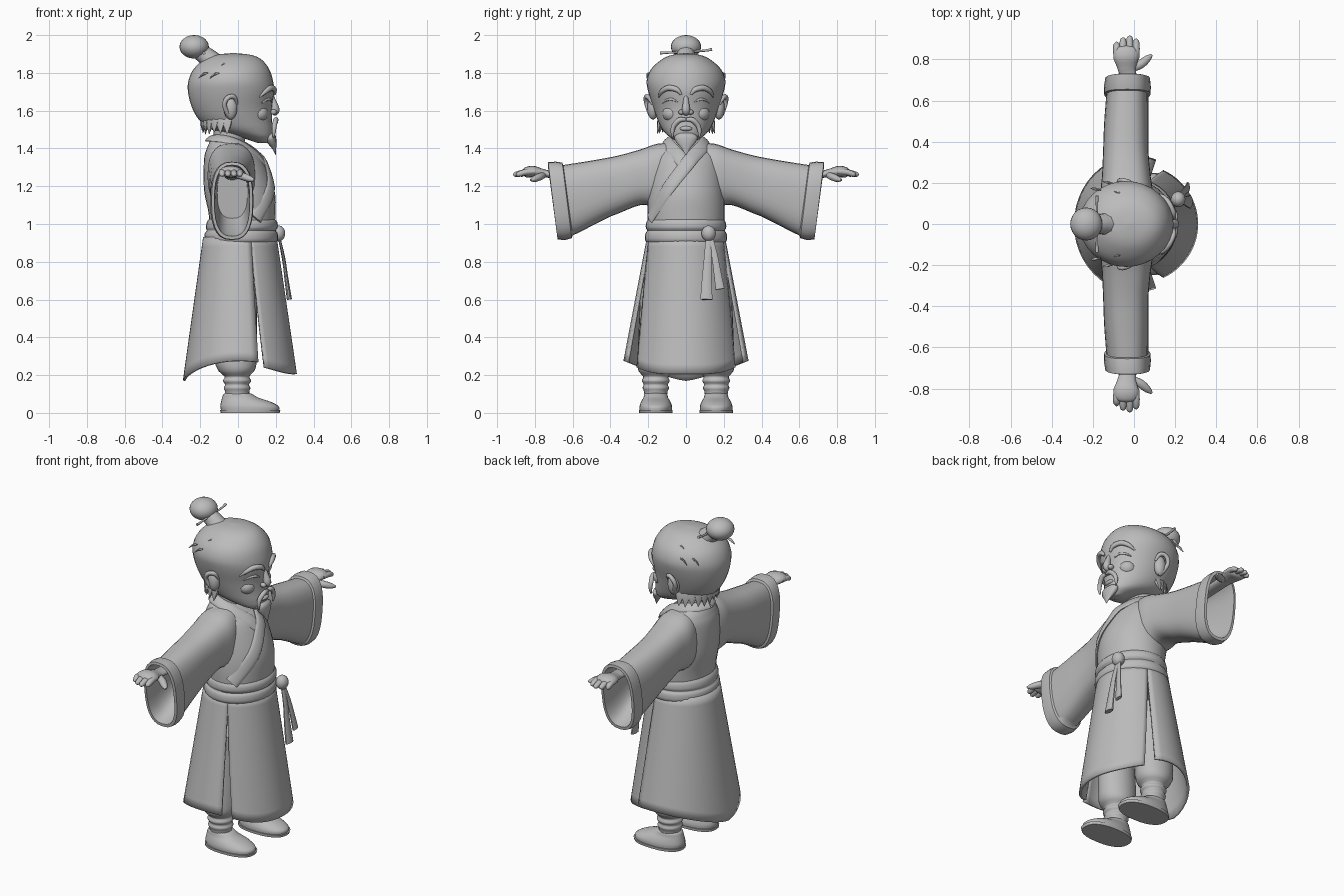
import bpy, bmesh, math, random
from mathutils import Vector as V

random.seed(4)
grey = bpy.data.materials.new("plain grey")
grey.diffuse_color = (0.5, 0.5, 0.5, 1)


def dense(rows, k=4):
    """Catmull-Rom refinement of rows of numbers"""
    out = []
    for i in range(len(rows) - 1):
        a, b, c, d = rows[max(i - 1, 0)], rows[i], rows[i + 1], rows[min(i + 2, len(rows) - 1)]
        for j in range(k):
            t = j / k
            out.append(tuple(0.5 * (2 * q + (r - p) * t + (2 * p - 5 * q + 4 * r - s) * t * t
                                    + (3 * q - p - 3 * r + s) * t ** 3) for p, q, r, s in zip(a, b, c, d)))
    return out + [tuple(rows[-1])]


def make(name, verts, faces, angle=50):
    me = bpy.data.meshes.new(name)
    bm = bmesh.new()
    vs = [bm.verts.new(v) for v in verts]
    for f in faces:
        bm.faces.new([vs[i] for i in f])
    bmesh.ops.recalc_face_normals(bm, faces=bm.faces)
    bm.to_mesh(me)
    bm.free()
    ob = bpy.data.objects.new(name, me)
    bpy.context.collection.objects.link(ob)
    me.materials.append(grey)
    bpy.context.view_layer.objects.active = ob
    ob.select_set(True)
    bpy.ops.object.shade_smooth_by_angle(angle=math.radians(angle))
    ob.select_set(False)
    return ob


def loft(name, rings, angle=50):
    n, m = len(rings[0]), len(rings)
    faces = [(i * n + j, i * n + (j + 1) % n, (i + 1) * n + (j + 1) % n, (i + 1) * n + j)
             for i in range(m - 1) for j in range(n)]
    faces += [tuple(range(n)), tuple(range((m - 1) * n, m * n))]
    return make(name, [p for r in rings for p in r], faces, angle)


def oval(n, p=2.0):
    f = lambda c: math.copysign(abs(c) ** (2 / p), c)
    return [(f(math.cos(2 * math.pi * i / n)), f(math.sin(2 * math.pi * i / n))) for i in range(n)]


def upright(name, rows, cy=0, n=32, p=2.0, k=4):
    """rows of (z, back x, front x, half width)"""
    return loft(name, [[((b + f) / 2 + (f - b) / 2 * c, cy + w * s, z) for c, s in oval(n, p)]
                       for z, b, f, w in dense(rows, k)])


def tube(name, pts, flat=1.0, up=lambda p: V((1, 0, 0.3)), n=10, k=4):
    """sweep through (x, y, z, radius); flat squeezes it along up"""
    d, rings = dense(pts, k), []
    for i, q in enumerate(d):
        t = (V(d[min(i + 1, len(d) - 1)][:3]) - V(d[max(i - 1, 0)][:3])).normalized()
        c = V(q[:3])
        u = up(c)
        u = (u - t * u.dot(t)).normalized()
        w = t.cross(u)
        rings.append([c + u * (a * q[3] * flat) + w * (b * q[3]) for a, b in oval(n)])
    return loft(name, rings, 60)


def ball(name, c, r, n=20):
    return loft(name, [[(c[0] + r[0] * math.sin(a) * x, c[1] + r[1] * math.sin(a) * y, c[2] + r[2] * math.cos(a))
                        for x, y in oval(n)] for a in [0.02 + i * (math.pi - 0.04) / 12 for i in range(13)]])


def front_x(rows, y, z):
    """front surface x of an upright loft"""
    d = dense(rows, 8)
    _, b, f, w = min(d, key=lambda r: abs(r[0] - z))
    return (b + f) / 2 + (f - b) / 2 * math.sqrt(max(0, 1 - (y / w) ** 2))


# head, neck and robe body
HEAD = [(1.43, .10, .16, .03), (1.46, .01, .18, .085), (1.5, -.14, .185, .125), (1.55, -.205, .18, .15),
        (1.62, -.245, .18, .175), (1.7, -.265, .192, .2), (1.76, -.262, .185, .208), (1.82, -.235, .165, .185),
        (1.87, -.18, .125, .13), (1.895, -.12, .07, .075), (1.905, -.03, -.02, .005)]
TORSO = [(.9, -.15, .19, .195), (1.05, -.155, .198, .205), (1.18, -.18, .193, .2), (1.34, -.18, .13, .185),
         (1.4, -.165, .07, .155), (1.435, -.15, .03, .115), (1.46, -.14, .0, .085)]
upright("head", HEAD)
upright("neck", [(1.36, -.13, .02, .075), (1.47, -.13, .04, .075), (1.56, -.13, .04, .075)])
upright("robe_body", TORSO)

# crossed collar bands
radial = lambda p: V((p.x + .07, p.y, .12))
for s, name in ((1, "collar_over"), (-1, "collar_under")):
    path = [(-.15, 0, 1.455), (-.12, .07 * s, 1.455), (-.05, .1 * s, 1.445)]
    line = [(.09, 1.41), (.04, 1.36), (0, 1.31), (-.1, 1.18), (-.19, 1.03)] if s > 0 else [(.09, 1.41), (.04, 1.36), (0, 1.31)]
    path += [(front_x(TORSO, y, z) + (.004 if s > 0 else -.004), y * s, z) for y, z in line]
    tube(name, [(*p, .03 if i < 3 else .038) for i, p in enumerate(path)], .3, radial, 12)

# belt of two soft rolls
upright("belt", [(.895, -.165, .195, .2), (.915, -.178, .212, .217), (.95, -.176, .21, .215), (.965, -.165, .2, .205),
                 (.98, -.17, .21, .213), (1.01, -.165, .208, .21), (1.03, -.15, .19, .195)], k=3)


# skirt panels with side slits
def panel(name, a0, a1, side, hem):
    nu, nv, vs = 28, 14, []
    for i in range(nv + 1):
        s = i / nv
        for j in range(nu + 1):
            t = a0(s) + (a1(s) - a0(s)) * j / nu
            c, w = math.cos(t), math.sin(t)
            rx = .188 + s * .107
            x = .01 + rx * c
            vs.append((x, (.2 + s * (side - .2)) * w, .93 + s * (hem(w) - .93)))
    q = nu + 1
    ob = make(name, vs, [(i * q + j, i * q + j + 1, (i + 1) * q + j + 1, (i + 1) * q + j)
                         for i in range(nv) for j in range(nu)])
    so = ob.modifiers.new("thickness", 'SOLIDIFY')
    so.thickness = .014
    so.offset = 0
    return ob


R = math.radians
panel("skirt_front", lambda s: R(-73 + 9 * s), lambda s: R(73 - 9 * s), .285, lambda w: .205 + .055 * w ** 4)
panel("skirt_back", lambda s: R(72 - 1 * s), lambda s: R(288 + 1 * s), .325, lambda w: .17 + .105 * abs(w) ** 1.3)

# sash knot and tails
ball("sash_knot", (.215, .12, .95), (.035, .038, .042))
tube("sash_tail_long", [(.215, .12, .94, .015), (.24, .115, .83, .02), (.255, .11, .72, .026), (.272, .108, .6, .034)], .4)
tube("sash_tail_short", [(.215, .125, .94, .015), (.235, .15, .84, .017), (.25, .165, .75, .02), (.262, .18, .655, .025)], .4)

for s in (1, -1):
    side = "left" if s > 0 else "right"
    # wide hollow sleeve with a thicker cuff: (y, back, front, low, high)
    rows = dense([(.04, -.13, .07, 1.1, 1.43), (.15, -.16, .09, 1.09, 1.425), (.24, -.155, .08, 1.1, 1.395),
                  (.36, -.15, .07, 1.055, 1.362), (.5, -.145, .07, 1.0, 1.335), (.64, -.135, .07, .94, 1.312)], 4)
    rows += [(.645, -.145, .08, .925, 1.325), (.68, -.147, .082, .915, 1.33), (.72, -.14, .078, .918, 1.328),
             (.722, -.125, .062, .935, 1.312), (.66, -.12, .058, .95, 1.3), (.5, -.11, .05, 1.03, 1.3)]
    rings = []
    for y, b, f, lo, hi in rows:
        lean = .05 * max(0, min(1, (y - .4) / .2))
        rings.append([((b + f) / 2 + (f - b) / 2 * c, s * (y + lean * (v - 1) / 2 + lean * .2),
                       (lo + hi) / 2 + (hi - lo) / 2 * v) for c, v in oval(28, 2.6)])
    loft("sleeve_" + side, rings)

    # arm, palm, fingers and thumb
    flat_up = lambda p: V((0, 0, 1))
    tube("arm_" + side, [(-.03, .45 * s, 1.25, .04), (-.03, .7 * s, 1.262, .04), (-.035, .76 * s, 1.27, .046),
                         (-.038, .81 * s, 1.278, .062), (-.038, .85 * s, 1.272, .055), (-.038, .865 * s, 1.268, .02)],
         .48, flat_up, 16)
    for i, (x, tip) in enumerate(((-.084, .885), (-.053, .906), (-.021, .914), (.01, .9))):
        tube(f"finger_{side}_{i}", [(x, .8 * s, 1.277, .015), (x, .85 * s, 1.274, .018),
                                    (x, (tip - .012) * s, 1.262, .015), (x, tip * s, 1.258, .004)], .9, flat_up, 8)
    tube("thumb_" + side, [(-.02, .75 * s, 1.262, .016), (.03, .775 * s, 1.25, .022), (.065, .803 * s, 1.238, .018),
                           (.086, .822 * s, 1.232, .006)], .9, flat_up)

    # trouser leg, gathered ankle and shoe
    upright("leg_" + side, [(.7, -.1, .1, .08), (.32, -.125, .1, .095), (.235, -.11, .092, .095), (.205, -.085, .07, .078),
                            (.19, -.07, .06, .066), (.17, -.08, .07, .074), (.15, -.068, .058, .064),
                            (.132, -.075, .066, .07), (.11, -.068, .06, .062), (.05, -.06, .06, .055)], .16 * s, 24, k=3)
    upright("sole_" + side, [(0, -.092, .22, .088), (.016, -.095, .225, .09)], .16 * s, 28, 2.4, 1)
    upright("shoe_" + side, [(.014, -.09, .218, .086), (.035, -.094, .215, .086), (.058, -.09, .175, .078),
                             (.08, -.084, .11, .066), (.1, -.076, .075, .06), (.104, -.06, .06, .05)], .16 * s, 28, 2.2)

    # ear with a raised rim
    ball("ear_" + side, (-.04, .175 * s, 1.615), (.036, .03, .062))
    tube("ear_rim_" + side, [(-.005, .178 * s, 1.635, .006), (-.02, .2 * s, 1.672, .012), (-.055, .212 * s, 1.668, .013),
                             (-.072, .207 * s, 1.63, .012), (-.052, .188 * s, 1.58, .012), (-.03, .172 * s, 1.558, .008)])

    # brow, closed eye, cheek and moustache
    on = lambda y, z, d, r: (front_x(HEAD, y, z) + d, y * s, z, r)
    tube("brow_" + side, [on(.025, 1.685, .006, .006), on(.05, 1.712, .008, .014), (on(.095, 1.72, .008, .015)),
                          on(.13, 1.7, .008, .012), on(.145, 1.672, .004, .004)], .9)
    tube("eye_" + side, [on(.045, 1.645, .001, .003), on(.075, 1.66, .002, .007), on(.105, 1.655, .002, .006),
                         on(.125, 1.64, .001, .003)], .8)
    ball("cheek_" + side, (.11, .075 * s, 1.585), (.05, .05, .045))
    tube("moustache_" + side, [(.198, .004 * s, 1.553, .01), (.2, .035 * s, 1.55, .014), (.192, .064 * s, 1.52, .013),
                               (.19, .072 * s, 1.485, .01), (.188, .068 * s, 1.455, .003)])
    ball("nostril_" + side, (.188, .024 * s, 1.592), (.018, .016, .014), 12)
    # hair locks lying on the side of the head
    for i, (x, y, z) in enumerate(((.0, .178, 1.8), (-.1, .198, 1.8), (.03, .187, 1.74), (-.16, .166, 1.8), (-.06, .15, 1.85))):
        tube(f"hair_lock_{side}_{i}", [(x, y * s, z, .003), (x - .025, y * s * 1.02, z - .008, .008),
                                       (x - .05, (y + .008) * s, z - .03, .002)], .7, n=6)

# nose, lip and goatee
tube("nose", [(.178, 0, 1.68, .01), (.188, 0, 1.645, .016), (.198, 0, 1.605, .022), (.192, 0, 1.585, .015), (.185, 0, 1.578, .004)])
ball("lip", (.18, 0, 1.505), (.016, .034, .013), 14)
tube("goatee", [(.165, 0, 1.485, .03), (.172, 0, 1.46, .062), (.182, 0, 1.43, .05), (.192, 0, 1.4, .024), (.2, 0, 1.365, .002)], .45, n=14)

# fringe of pointed tufts around the nape
for i in range(13):
    a = R(100 + 160 * i / 12)
    c, w, j = math.cos(a), math.sin(a), random.uniform(-.012, .012)
    tube(f"nape_tuft_{i}", [(-.03 + .15 * c, .13 * w, 1.58, .03), (-.03 + .155 * c, .142 * w, 1.53, .024),
                            (-.03 + .16 * c, .155 * w, 1.485 + j, .002)], .6, lambda p: V((p.x + .03, p.y, 0)), 6)

# top knot, its tie and hairpin
ball("top_knot", (-.232, 0, 1.938), (.078, .08, .062), 24)
tube("knot_tie", [(-.13, 0, 1.85, .06), (-.165, 0, 1.885, .05), (-.2, 0, 1.91, .045)])
tube("hairpin", [(-.18, -.138, 1.905, .008), (-.18, -.08, 1.908, .006), (-.18, .08, 1.916, .006), (-.18, .138, 1.925, .008)], n=8)
